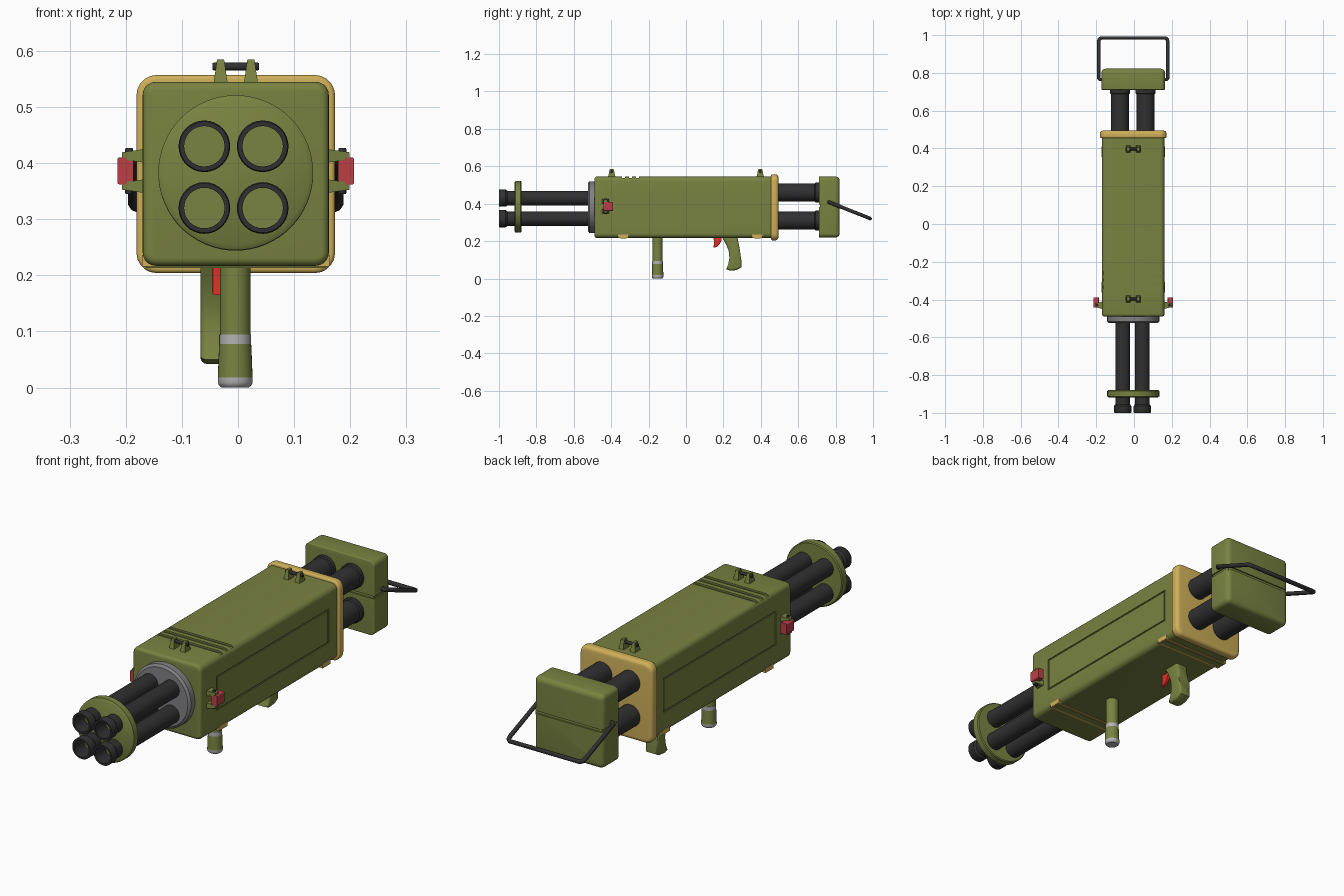
import bpy, bmesh, math
from mathutils import Matrix, Vector

if "Cube" in bpy.data.objects:
    bpy.data.objects.remove(bpy.data.objects["Cube"])

CX, CZ = -0.004, 0.382


def material(name, r, g, b):
    m = bpy.data.materials.new(name)
    m.diffuse_color = (r, g, b, 1)
    m.use_nodes = True
    m.node_tree.nodes["Principled BSDF"].inputs["Base Color"].default_value = m.diffuse_color
    return m


GREEN = material("olive", 0.19, 0.225, 0.053)
DARK = material("dark_metal", 0.03, 0.03, 0.032)
TAN = material("tan", 0.62, 0.43, 0.1)
RED = material("red", 0.75, 0.03, 0.02)
LATCH = material("latch_red", 0.5, 0.05, 0.06)
GREY = material("light_grey", 0.45, 0.45, 0.45)
STEEL = material("steel", 0.22, 0.22, 0.23)


def smooth(ob):
    bpy.ops.object.select_all(action='DESELECT')
    ob.select_set(True)
    bpy.context.view_layer.objects.active = ob
    bpy.ops.object.shade_smooth_by_angle(angle=math.radians(35))


def finish(name, bm, mat, matrix=None):
    if matrix:
        bm.transform(matrix)
    bmesh.ops.recalc_face_normals(bm, faces=bm.faces[:])
    me = bpy.data.meshes.new(name)
    bm.to_mesh(me)
    bm.free()
    ob = bpy.data.objects.new(name, me)
    bpy.context.collection.objects.link(ob)
    if mat:
        me.materials.append(mat)
    smooth(ob)
    return ob


def bevel(bm, edges, width, seg):
    bmesh.ops.bevel(bm, geom=edges, offset=width, segments=seg, profile=0.5,
                    affect='EDGES', clamp_overlap=True)


def box(name, lo, hi, mat, corner=0, front=0, back=0, matrix=None, top=1):
    """Box with rounded long (y) edges, and softened front / back rims."""
    lo, hi = Vector(lo), Vector(hi)
    bm = bmesh.new()
    bmesh.ops.create_cube(bm, size=1)
    for v in bm.verts:
        s = top if v.co.z > 0 else 1
        v.co = Vector(((lo.x + hi.x) / 2 + v.co.x * s * (hi.x - lo.x),
                       (lo.y + hi.y) / 2 + v.co.y * s * (hi.y - lo.y),
                       lo.z if v.co.z < 0 else hi.z))
    if corner:
        bevel(bm, [e for e in bm.edges
                   if abs(e.verts[0].co.y - e.verts[1].co.y) > 1e-4], corner, 5)
    for y, w in ((lo.y, front), (hi.y, back)):
        if w:
            bevel(bm, [e for e in bm.edges
                       if all(abs(v.co.y - y) < 1e-5 for v in e.verts)], w, 4)
    return finish(name, bm, mat, matrix)


def lathe(name, profile, center, axis, mat, closed=False, seg=32, matrix=None):
    """Turn (radius, position) points around an axis through center."""
    bm = bmesh.new()
    rings = []
    for r, t in profile:
        rings.append([bm.verts.new((r * math.cos(2 * math.pi * i / seg),
                                    r * math.sin(2 * math.pi * i / seg), t))
                      for i in range(seg)])
    pairs = list(zip(rings, rings[1:])) + ([(rings[-1], rings[0])] if closed else [])
    for a, b in pairs:
        for i in range(seg):
            j = (i + 1) % seg
            bm.faces.new((a[i], a[j], b[j], b[i]))
    if not closed:
        bm.faces.new(rings[0])
        bm.faces.new(rings[-1])
    rot = {'X': Matrix.Rotation(math.pi / 2, 4, 'Y'),
           'Y': Matrix.Rotation(-math.pi / 2, 4, 'X'), 'Z': Matrix()}[axis]
    m = Matrix.Translation(center) @ rot
    return finish(name, bm, mat, matrix @ m if matrix else m)


def plate(name, points, x, half, mat, soft):
    """Side profile (y, z) extruded across x with softened rims."""
    bm = bmesh.new()
    f = bm.faces.new([bm.verts.new((x - half, y, z)) for y, z in points])
    r = bmesh.ops.extrude_face_region(bm, geom=[f])
    for v in r['geom']:
        if isinstance(v, bmesh.types.BMVert):
            v.co.x = x + half
    bevel(bm, [e for e in bm.edges
               if abs(e.verts[0].co.x - e.verts[1].co.x) < 1e-5], soft, 4)
    return finish(name, bm, mat)


def carve(ob, cutters):
    for c in cutters:
        m = ob.modifiers.new("groove", 'BOOLEAN')
        m.operation, m.solver, m.object = 'DIFFERENCE', 'EXACT', c
        bpy.context.view_layer.objects.active = ob
        bpy.ops.object.modifier_apply(modifier=m.name)
        bpy.data.objects.remove(c)
    smooth(ob)


# Main housing with top grooves and side panel outlines
body = box("housing", (CX - .166, -.49, .217), (CX + .166, .465, .545), GREEN,
           corner=.024, front=.014)
cuts = [box("cut", (-.3, y - .008, .538), (.3, y + .008, .6), None)
        for y in (-.334, -.297, -.26)]
for s in (-1, 1):
    xa, xb = sorted((CX + s * .162, CX + s * .2))
    for y0, y1, z0, z1 in ((-.38, .40, .31, .316), (-.38, .40, .454, .46),
                           (-.38, -.374, .313, .457), (.394, .40, .313, .457)):
        cuts.append(box("cut", (xa, y0, z0), (xb, y1, z1), None))
carve(body, cuts)

# Tan rear flange and bottom straps
box("rear_flange", (CX - .177, .455, .204), (CX + .177, .494, .557), TAN,
    corner=.036, front=.008, back=.016)
for y in (-.335, .382):
    box("bottom_strap", (CX - .167, y - .028, .2155), (CX + .167, y + .028, .236), TAN)
    box("strap_inlay", (CX - .16, y - .016, .213), (CX + .16, y + .016, .22), GREEN)

# Front collar and barrel spacer disc
lathe("front_collar", [(.128, -.525), (.138, -.517), (.138, -.48)], (CX, 0, CZ), 'Y',
      STEEL, seg=64)
lathe("barrel_spacer", [(.129, -.918), (.138, -.912), (.138, -.884), (.134, -.88)],
      (CX, 0, .383), 'Y', GREEN, seg=64)

# Four front barrels with open muzzles, four thicker rear tubes
for i in (-1, 1):
    for j in (-1, 1):
        lathe("front_barrel", [(.036, -1), (.044, -1), (.046, -.997), (.046, -.964),
                               (.039, -.955), (.039, -.485), (.036, -.485)],
              (-.008 + i * .052, 0, .375 + j * .055), 'Y', DARK, closed=True)
        lathe("muzzle_plug", [(.037, -.93), (.037, -.915)],
              (-.008 + i * .052, 0, .375 + j * .055), 'Y', GREEN)
        lathe("rear_tube", [(.048, .48), (.048, .688), (.053, .692), (.053, .72)],
              (-.007 + i * .068, 0, .385 + j * .075), 'Y', DARK)

# Rear box with a groove around its middle
cap = box("rear_box", (CX - .168, .71, .22), (CX + .168, .822, .545), GREEN,
          corner=.022, front=.004, back=.022)
bm = bmesh.new()
groove = box("cut", (-.3, .6, .383), (.3, .95, .395), None)
bm.free()
core = box("rear_box_core", (CX - .162, .716, .375), (CX + .162, .816, .403), GREEN)
carve(cap, [groove])

# Bail handle
cu = bpy.data.curves.new("bail_handle", 'CURVE')
cu.dimensions = '3D'
cu.bevel_depth, cu.bevel_resolution, cu.use_fill_caps = .0095, 3, True
half = [(.155, .765, .408), (.175, .765, .408), (.183, .772, .405), (.183, .965, .329),
        (.18, .978, .324), (.17, .985, .32)]
pts = [(CX - x, y, z) for x, y, z in half] + [(CX + x, y, z) for x, y, z in half[::-1]]
sp = cu.splines.new('POLY')
sp.points.add(len(pts) - 1)
for p, c in zip(sp.points, pts):
    p.co = (*c, 1)
sp.use_smooth = True
handle = bpy.data.objects.new("bail_handle", cu)
cu.materials.append(DARK)
bpy.context.collection.objects.link(handle)


# Pronged brackets with a pin: sights on top, latches on the sides
def bracket(name, matrix):
    for x in (-.027, .027):
        box(name + "_prong", (x - .013, -.021, -.006), (x + .013, .021, .04), GREEN,
            matrix=matrix, top=.48)
    lathe(name + "_pin", [(.006, -.041), (.007, -.039), (.007, .039), (.006, .041)],
          (0, 0, .027), 'X', DARK, seg=16, matrix=matrix)


for y in (-.397, .397):
    bracket("sight", Matrix.Translation((CX, y, .545)))
for s in (-1, 1):
    bracket("latch", Matrix.Translation((CX + s * .163, -.43, .386))
            @ Matrix.Rotation(s * math.pi / 2, 4, 'Y'))
    xa, xb = sorted((CX + s * .182, CX + s * .211))
    box("latch_lever", (xa, -.442, .362), (xb, -.39, .41), LATCH, corner=.004)

# Front grip with grey band and foot
lathe("front_grip", [(.027, .23), (.027, .1), (.029, .07), (.031, .018)],
      (-.005, -.152, 0), 'Z', GREEN)
lathe("grip_band", [(.0285, .076), (.0285, .095)], (-.005, -.152, 0), 'Z', GREY)
lathe("grip_foot", [(.024, 0), (.029, .004), (.031, .009), (.031, .018)],
      (-.005, -.152, 0), 'Z', GREY)

# Rear pistol grip and trigger
plate("rear_grip", [(.19, .225), (.208, .195), (.228, .15), (.232, .11), (.226, .075),
                    (.215, .05), (.235, .042), (.27, .045), (.297, .06), (.297, .09),
                    (.291, .13), (.285, .17), (.274, .225)], -.037, .03, GREEN, .012)
plate("trigger", [(.147, .225), (.15, .19), (.147, .165), (.163, .168), (.18, .185),
                  (.19, .205), (.192, .225)], -.038, .007, RED, .002)
